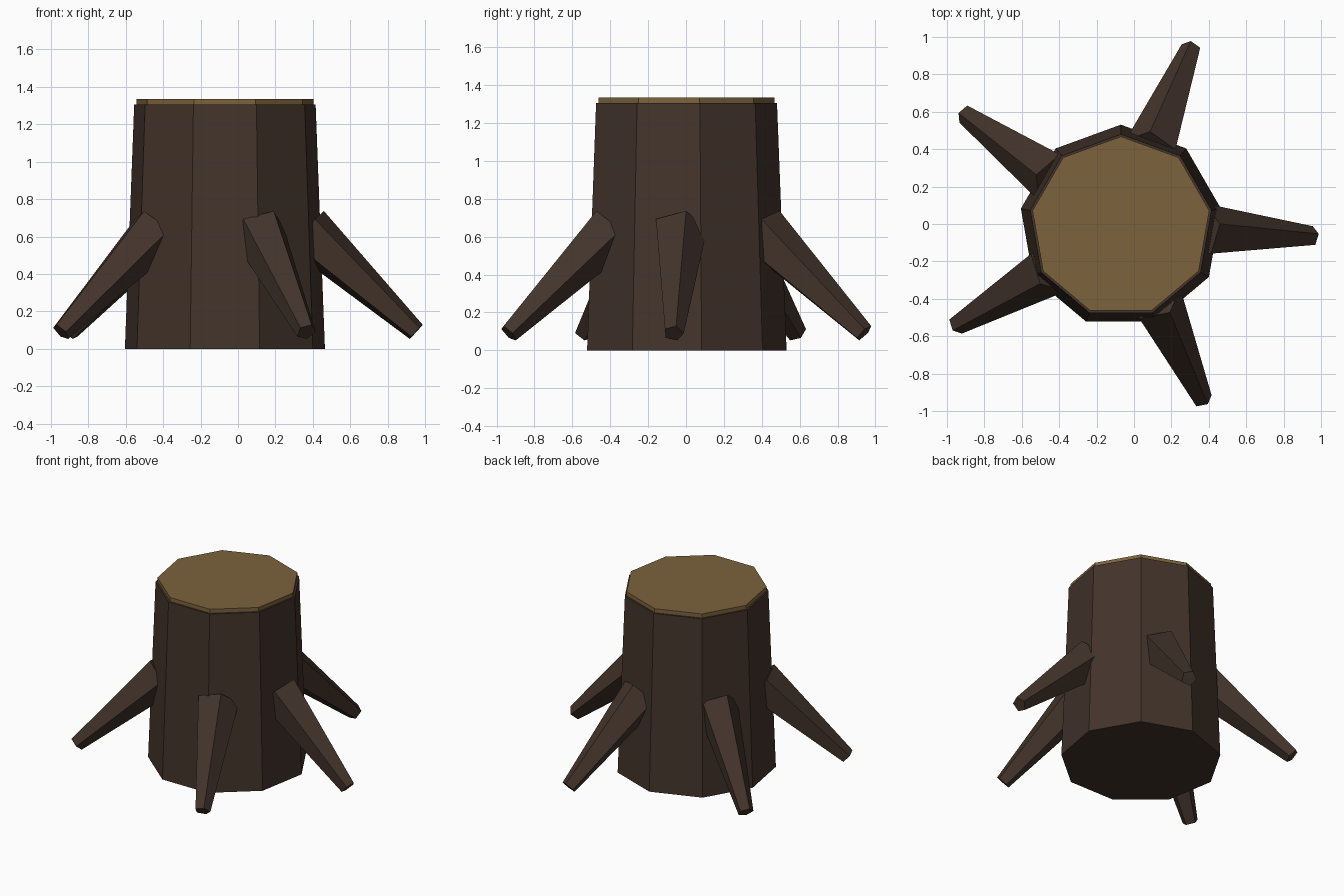
import bpy
import bmesh
import math
from mathutils import Vector

if "Cube" in bpy.data.objects:
    bpy.data.objects.remove(bpy.data.objects["Cube"])

CENTRE = Vector((-0.07, -0.012, 0))


def material(name, colour):
    mat = bpy.data.materials.new(name)
    mat.diffuse_color = (*colour, 1)
    mat.use_nodes = True
    mat.node_tree.nodes["Principled BSDF"].inputs["Base Color"].default_value = mat.diffuse_color
    return mat


BARK = material("dark bark", (0.056, 0.034, 0.024))
WOOD = material("cut wood", (0.2, 0.125, 0.045))


def frustum(name, start, end, r1, r2, sides, phase, u, v, mat):
    """Flat-sided tapered solid between two points, ring drawn in the u, v plane."""
    bm = bmesh.new()
    rings = []
    for centre, r in ((start, r1), (end, r2)):
        angles = [phase + math.tau * k / sides for k in range(sides)]
        rings.append([bm.verts.new(centre + r * (math.cos(a) * u + math.sin(a) * v))
                      for a in angles])
    low, high = rings
    bm.faces.new(low)
    bm.faces.new(high)
    for k in range(sides):
        n = (k + 1) % sides
        bm.faces.new((low[k], low[n], high[n], high[k]))
    bmesh.ops.recalc_face_normals(bm, faces=bm.faces)
    mesh = bpy.data.meshes.new(name)
    bm.to_mesh(mesh)
    bm.free()
    mesh.materials.append(mat)
    obj = bpy.data.objects.new(name, mesh)
    bpy.context.collection.objects.link(obj)
    return obj


X, Y, Z = Vector((1, 0, 0)), Vector((0, 1, 0)), Vector((0, 0, 1))

# Nine-sided trunk and the pale cut surface on top
frustum("trunk", CENTRE, CENTRE + 1.305 * Z, 0.543, 0.4925, 9, math.pi / 2, X, Y, BARK)
frustum("cut_top", CENTRE + 1.305 * Z, CENTRE + 1.335 * Z, 0.48, 0.48, 9,
        math.pi / 2, X, Y, WOOD)

# Five-sided roots sloping down and outwards around the trunk
for i, degrees in enumerate((-3, 68.5, 144.3, 211, 295.2)):
    a = math.radians(degrees)
    out = Vector((math.cos(a), math.sin(a), 0))
    side = Vector((-math.sin(a), math.cos(a), 0))
    start = CENTRE + 0.433 * out + 0.633 * Z
    end = CENTRE + 1.023 * out + 0.09 * Z
    up = (end - start).normalized().cross(side)
    frustum(f"root_{i + 1}", start, end, 0.146, 0.054, 5, math.radians(2), side, up, BARK)
